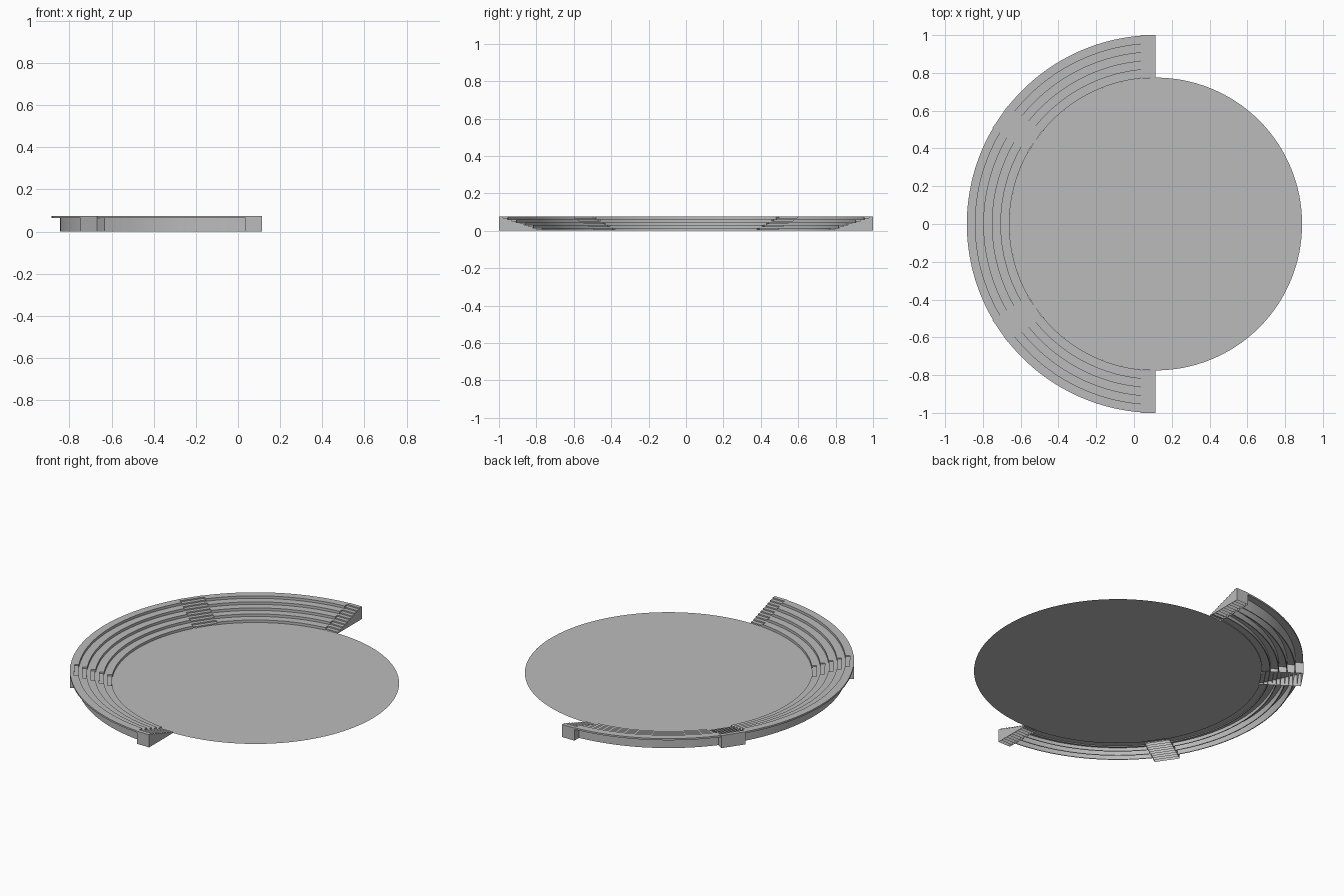
import bpy, bmesh, math
from mathutils import Matrix

cube = bpy.data.objects.get("Cube")
if cube:
    bpy.data.objects.remove(cube)

CENTRE_X = 0.115          # centre of all the arcs
INNER, TIER = 0.775, 0.045
RISE, SLAB, WALL = 0.015, 0.01, 0.005
ROWS = 5
AISLE_ANGLE = math.radians(145.5)
AISLE_HALF, END_WIDTH = 0.07, 0.08

grey = bpy.data.materials.new("plain grey")
grey.use_nodes = True
grey.diffuse_color = (0.5, 0.5, 0.5, 1)
grey.node_tree.nodes["Principled BSDF"].inputs["Base Color"].default_value = (0.5, 0.5, 0.5, 1)


def finish(bm, name, smooth=False):
    mesh = bpy.data.meshes.new(name)
    bm.to_mesh(mesh)
    bm.free()
    mesh.materials.append(grey)
    obj = bpy.data.objects.new(name, mesh)
    bpy.context.collection.objects.link(obj)
    obj.location.x = CENTRE_X
    if smooth:
        bpy.ops.object.select_all(action='DESELECT')
        obj.select_set(True)
        bpy.context.view_layer.objects.active = obj
        bpy.ops.object.shade_smooth_by_angle(angle=math.radians(30))
    return obj


def seat_rows(name, start, start_gap, end, end_gap, steps):
    """Curved rows: an upright wall and a tread slab, trimmed parallel to the aisles."""
    bm = bmesh.new()
    for k in range(ROWS):
        r, h = INNER + TIER * k, RISE * (k + 1)
        profile = [(r, 0), (r, h), (r + TIER, h), (r + TIER, h - SLAB),
                   (r + WALL, h - SLAB), (r + WALL, 0)]
        rings = []
        for i in range(steps + 1):
            ring = []
            for radius, z in profile:
                a0 = start + math.asin(start_gap / radius)
                a1 = end - math.asin(end_gap / radius)
                a = a0 + (a1 - a0) * i / steps
                ring.append(bm.verts.new((radius * math.cos(a), radius * math.sin(a), z)))
            rings.append(ring)
        n = len(profile)
        for a, b in zip(rings, rings[1:]):
            for j in range(n):
                bm.faces.new((a[j], a[(j + 1) % n], b[(j + 1) % n], b[j]))
        bm.faces.new(rings[0])
        bm.faces.new(rings[-1])
    bmesh.ops.recalc_face_normals(bm, faces=bm.faces)
    finish(bm, name, True)


def stair(name, angle, low, high):
    """Straight flight of half-height steps, open underneath."""
    bm = bmesh.new()
    depth = TIER / 2
    for j in range(ROWS * 2):
        h = RISE / 2 * (j + 1)
        place = (Matrix.Translation((INNER + depth * (j + 0.5), (low + high) / 2, h / 2))
                 @ Matrix.Diagonal((depth, high - low, h, 1)))
        bmesh.ops.create_cube(bm, size=1, matrix=place)
    bm.normal_update()
    undersides = [f for f in bm.faces if f.normal.z < -0.5]
    bmesh.ops.delete(bm, geom=undersides, context='FACES')
    bm.transform(Matrix.Rotation(angle, 4, 'Z'))
    finish(bm, name)


# round stage floor
bm = bmesh.new()
bmesh.ops.create_circle(bm, cap_ends=True, segments=128, radius=INNER)
bmesh.ops.recalc_face_normals(bm, faces=bm.faces)
for f in bm.faces:
    if f.normal.z < 0:
        f.normal_flip()
finish(bm, "stage_floor")

# three seating blocks
quarter, full = math.pi / 2, math.tau
seat_rows("back_seating", quarter, END_WIDTH, AISLE_ANGLE, AISLE_HALF, 24)
seat_rows("middle_seating", AISLE_ANGLE, AISLE_HALF, full - AISLE_ANGLE, AISLE_HALF, 32)
seat_rows("front_seating", full - AISLE_ANGLE, AISLE_HALF, full - quarter, END_WIDTH, 24)

# aisle stairs and stairs along the open ends
for side, sign in (("back", 1), ("front", -1)):
    stair(side + "_aisle_stair", sign * AISLE_ANGLE, -AISLE_HALF, AISLE_HALF)
    edges = sorted((0, sign * END_WIDTH))
    stair(side + "_end_stair", sign * quarter, *edges)
